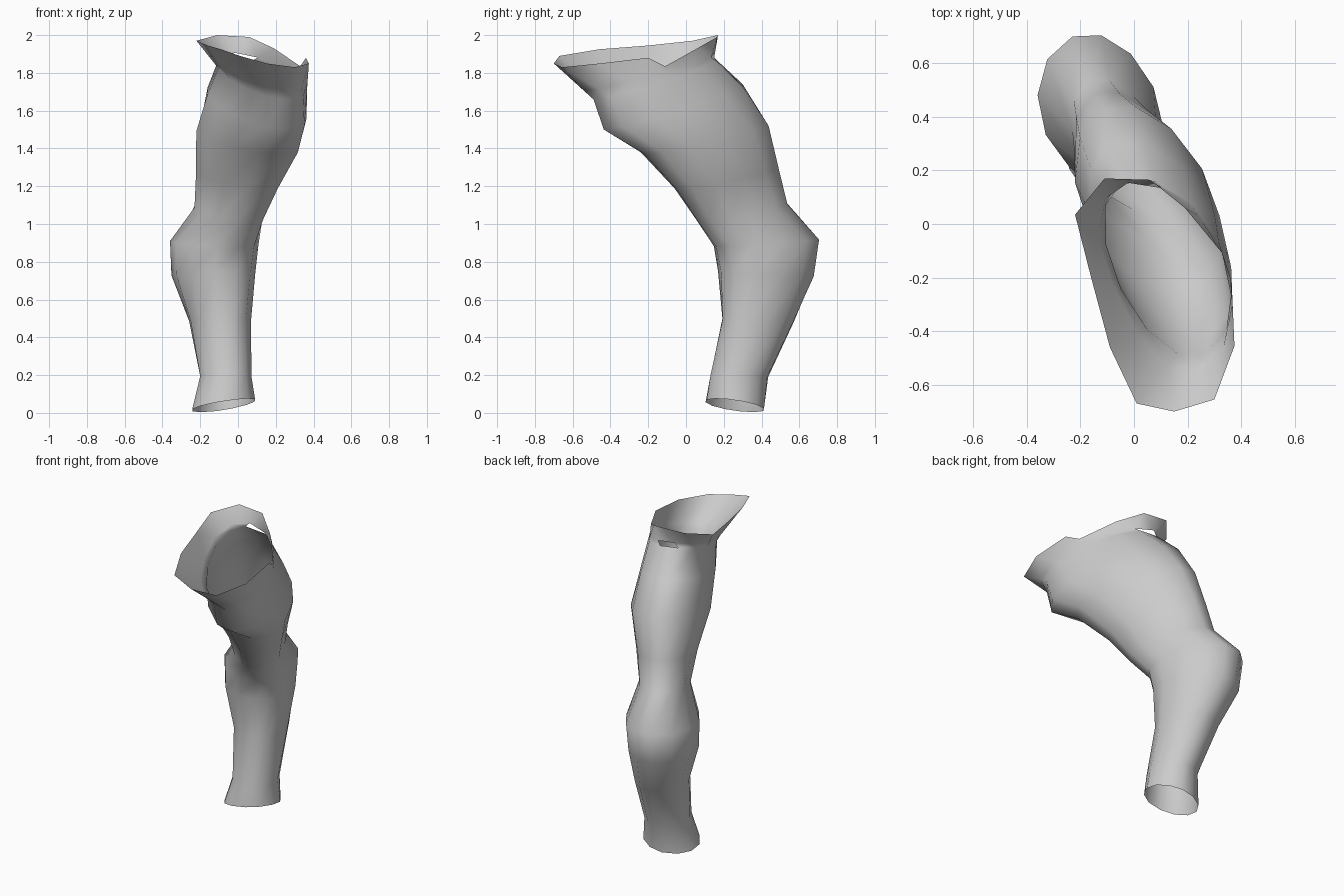
import bpy
import bmesh
import math
from mathutils import Vector

SIDES = 12

if "Cube" in bpy.data.objects:
    bpy.data.objects.remove(bpy.data.objects["Cube"], do_unlink=True)


def make_material(name, value):
    material = bpy.data.materials.new(name)
    material.use_nodes = True
    color = (value, value, value, 1)
    material.diffuse_color = color
    material.node_tree.nodes["Principled BSDF"].inputs["Base Color"].default_value = color
    return material


def oval_ring(front, back, left_width, right_width, side_lift=0):
    """Tilted oval through a front and a back point, going round by the left."""
    front, back = Vector(front), Vector(back)
    center = (front + back) / 2
    forward = (front - back) / 2
    sideways = Vector((-forward.y, forward.x, 0)).normalized()
    points = []
    for step in range(SIDES):
        angle = math.tau * step / SIDES
        across = math.sin(angle)
        width = left_width if across > 0 else right_width
        point = center + forward * math.cos(angle) + sideways * across * width
        point.z += side_lift * across
        points.append(point)
    return points


def loft(name, rings, material, openings=()):
    """Skin neighbouring rings with quads, leaving out the listed openings."""
    bm = bmesh.new()
    loops = [[bm.verts.new(point) for point in ring] for ring in rings]
    for row, (lower, upper) in enumerate(zip(loops, loops[1:])):
        for side in range(SIDES):
            if (row, side) in openings:
                continue
            following = (side + 1) % SIDES
            bm.faces.new((lower[side], lower[following], upper[following], upper[side]))
    mesh = bpy.data.meshes.new(name)
    bm.to_mesh(mesh)
    bm.free()
    mesh.materials.append(material)
    part = bpy.data.objects.new(name, mesh)
    bpy.context.collection.objects.link(part)
    bpy.ops.object.select_all(action="DESELECT")
    part.select_set(True)
    bpy.context.view_layer.objects.active = part
    bpy.ops.object.shade_smooth_by_angle(angle=math.radians(65))
    return part


# Ankle, calf, knee and thigh sections, from the bottom up
rings = [
    oval_ring((-.02, .11, .07), (-.11, .41, .01), .16, .185, side_lift=.02),
    oval_ring((-.01, .13, .2), (-.09, .435, .19), .12, .155),
    oval_ring((-.02, .195, .5), (-.14, .57, .48), .145, .18),
    oval_ring((-.005, .185, .75), (-.22, .67, .72), .19, .235),
    oval_ring((.01, .16, .88), (-.23, .7, .92), .2, .24),
    oval_ring((.09, .06, 1.02), (-.17, .535, 1.11), .14, .165),
    oval_ring((.16, -.045, 1.18), (-.15, .485, 1.3), .165, .2),
    oval_ring((.25, -.22, 1.37), (-.11, .43, 1.53), .21, .265),
    oval_ring((.27, -.435, 1.5), (-.09, .3, 1.74), .235, .21),
]

# Pinched neck below the collar
neck = oval_ring((.26, -.49, 1.66), (-.05, .15, 1.88), .235, .17)

# Flared, uneven collar rim, from the front round by the left
rim = [Vector(point) for point in (
    (.15, -.7, 1.85), (.3, -.655, 1.83), (.375, -.455, 1.85), (.36, -.2, 1.88),
    (.33, -.11, 1.835), (.19, .06, 1.93), (.06, .165, 1.99), (-.11, .17, 2),
    (-.22, .035, 1.97), (-.16, -.2, 1.945), (-.09, -.46, 1.925), (.01, -.67, 1.89))]
collar = [low.lerp(high, .25) for low, high in zip(neck, rim)]

rings += [neck, collar, rim]

# Belt slot at the back of the collar
slot = (rings.index(neck), SIDES // 2 - 1)
loft("leg_sleeve", rings, make_material("plain grey", .6), openings={slot})
